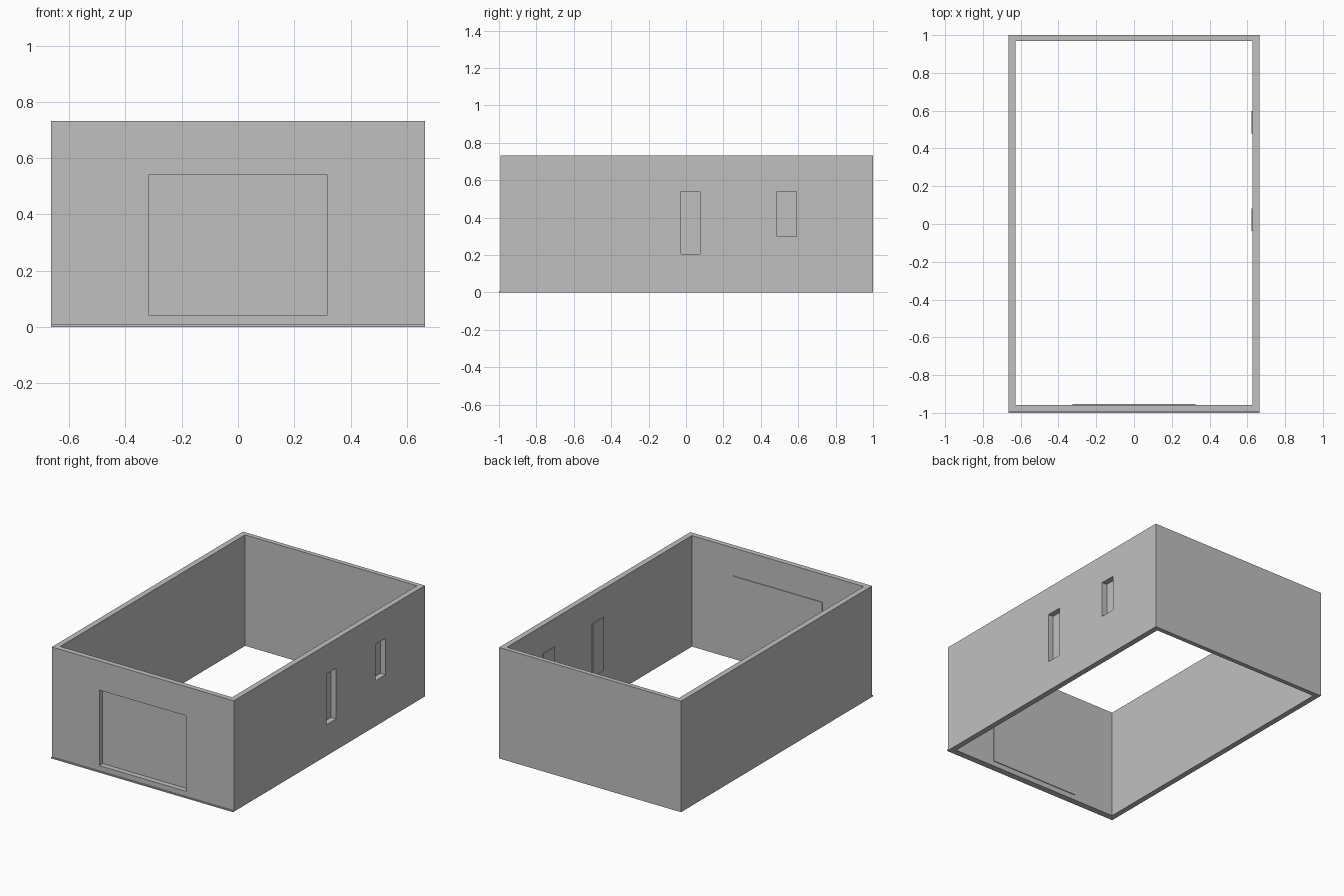
import bpy
import bmesh
from mathutils import Vector

cube = bpy.data.objects.get("Cube")
if cube:
    bpy.data.objects.remove(cube, do_unlink=True)

grey = bpy.data.materials.new("plain_grey")
grey.use_nodes = True
colour = (0.53, 0.53, 0.53, 1)
grey.diffuse_color = colour
grey.node_tree.nodes["Principled BSDF"].inputs["Base Color"].default_value = colour


def box(name, low, high):
    """Axis-aligned box between two corners."""
    low, high = Vector(low), Vector(high)
    bm = bmesh.new()
    bmesh.ops.create_cube(bm, size=1)
    bmesh.ops.scale(bm, vec=high - low, verts=bm.verts)
    bmesh.ops.translate(bm, vec=(low + high) / 2, verts=bm.verts)
    mesh = bpy.data.meshes.new(name)
    bm.to_mesh(mesh)
    bm.free()
    mesh.materials.append(grey)
    obj = bpy.data.objects.new(name, mesh)
    bpy.context.collection.objects.link(obj)
    return obj


def cut(target, low, high):
    """Cut a box-shaped opening and discard the cutter."""
    cutter = box("cutter", low, high)
    cutter.hide_render = True
    mod = target.modifiers.new("opening", "BOOLEAN")
    mod.operation = "DIFFERENCE"
    mod.solver = "EXACT"
    mod.object = cutter
    bpy.context.view_layer.objects.active = target
    bpy.ops.object.modifier_apply(modifier=mod.name)
    bpy.data.objects.remove(cutter, do_unlink=True)


HALF_X, HEIGHT = 0.664, 0.732
FRONT, BACK = -0.992, 1.0
IN_X, IN_FRONT, IN_BACK = 0.627, -0.957, 0.97
LIP, PLATE = 0.008, 0.005

# Open rectangular wall shell
walls = box("walls", (-HALF_X, FRONT, 0), (HALF_X, BACK, HEIGHT))
cut(walls, (-IN_X, IN_FRONT, -1), (IN_X, IN_BACK, 1))

# Garage door opening, closed by a plate on the inner face
door_x, door_low, door_high = 0.318, 0.042, 0.54
cut(walls, (-door_x, -1.1, door_low), (door_x, IN_FRONT + 0.02, door_high))
box("garage_door", (-door_x - LIP, IN_FRONT, door_low - LIP),
    (door_x + LIP, IN_FRONT + PLATE, door_high + LIP))

# Side door and window openings with inner plates
for name, y0, y1, z0, z1 in (("side_door", -0.028, 0.075, 0.205, 0.54),
                             ("side_window", 0.487, 0.59, 0.3, 0.54)):
    cut(walls, (IN_X - 0.02, y0, z0), (0.8, y1, z1))
    box(name, (IN_X - PLATE, y0 - LIP, z0 - LIP), (IN_X, y1 + LIP, z1 + LIP))

# Thin threshold strip along the foot of the front wall
box("front_threshold", (-HALF_X, -1, 0), (HALF_X, FRONT, 0.008))
